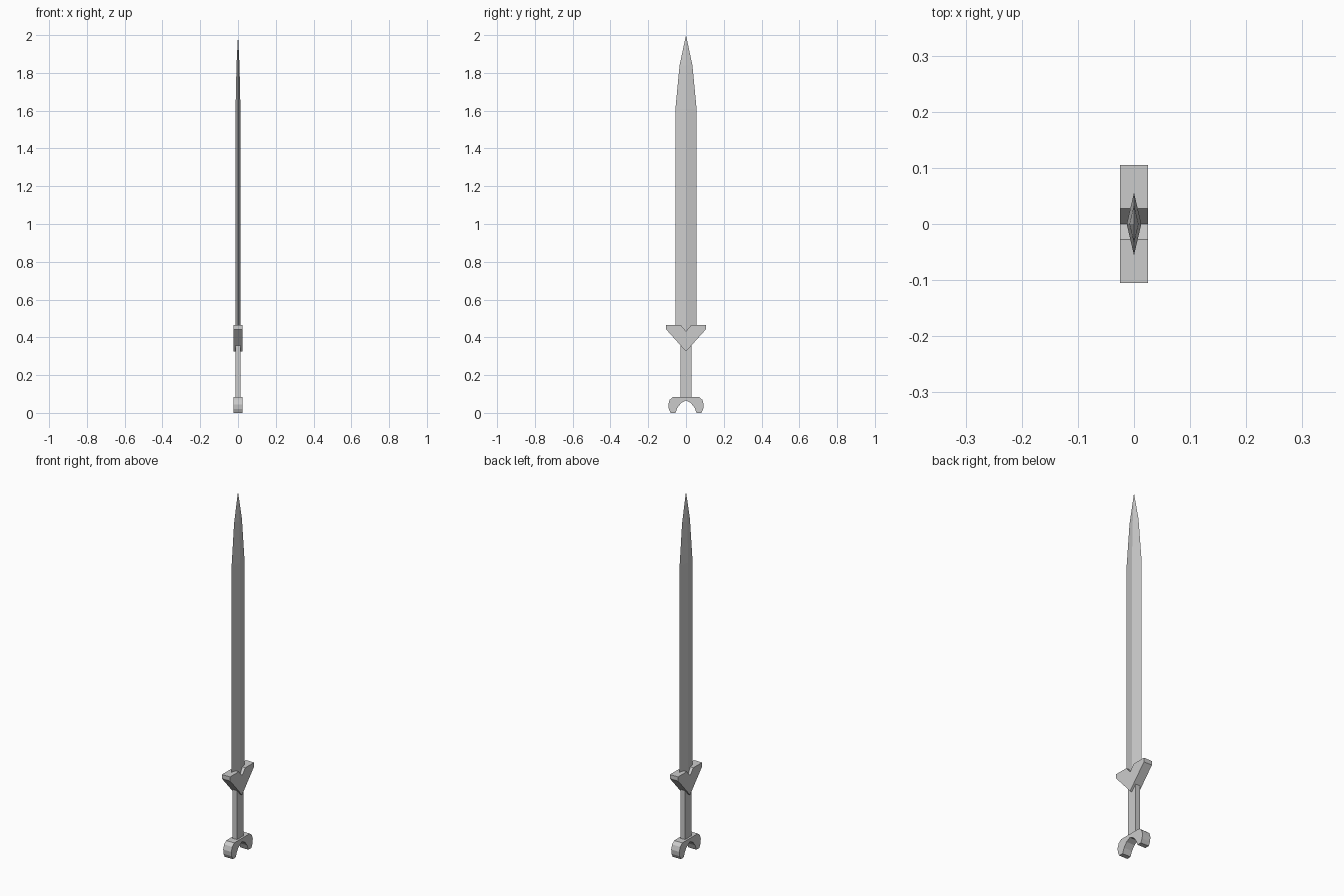
import bpy, bmesh

if "Cube" in bpy.data.objects:
    bpy.data.objects.remove(bpy.data.objects["Cube"])


def finish(bm, name):
    bmesh.ops.recalc_face_normals(bm, faces=bm.faces)
    mesh = bpy.data.meshes.new(name)
    bm.to_mesh(mesh)
    bm.free()
    obj = bpy.data.objects.new(name, mesh)
    bpy.context.collection.objects.link(obj)
    return obj


def mirrored_plate(name, half, thick):
    """Extrude a y-z outline; half runs from the top centre to the bottom centre."""
    outline = half + [(-y, z) for y, z in reversed(half) if y > 0]
    bm = bmesh.new()
    face = bm.faces.new([bm.verts.new((-thick / 2, y, z)) for y, z in outline])
    ext = bmesh.ops.extrude_face_region(bm, geom=[face])
    moved = [v for v in ext["geom"] if isinstance(v, bmesh.types.BMVert)]
    bmesh.ops.translate(bm, verts=moved, vec=(thick, 0, 0))
    return finish(bm, name)


def diamond_blade(name, sections, tip_z):
    """Loft diamond cross-sections (half x, half y, z) up to a point."""
    bm = bmesh.new()
    rings = [[bm.verts.new(p) for p in ((a, 0, z), (0, b, z), (-a, 0, z), (0, -b, z))]
             for a, b, z in sections]
    tip = bm.verts.new((0, 0, tip_z))
    bm.faces.new(rings[0])
    for i in range(4):
        j = (i + 1) % 4
        for lo, hi in zip(rings, rings[1:]):
            bm.faces.new((lo[i], lo[j], hi[j], hi[i]))
        bm.faces.new((rings[-1][i], rings[-1][j], tip))
    return finish(bm, name)


# Blade with a central ridge and two-step taper
diamond_blade("blade", [(0.013, 0.056, 0.42), (0.013, 0.056, 1.61), (0.008, 0.034, 1.84)], 2.0)

# V-shaped guard with a notch at the top
mirrored_plate("guard", [(0, 0.432), (0.028, 0.465), (0.105, 0.465),
                         (0.105, 0.442), (0, 0.325)], 0.05)

# Grip
mirrored_plate("grip", [(0.028, 0.36), (0.028, 0.08)], 0.027)

# Crescent pommel, opening downward
mirrored_plate("pommel", [(0.068, 0.085), (0.086, 0.07), (0.094, 0.045), (0.091, 0.02),
                          (0.081, 0), (0.056, 0), (0.045, 0.028), (0.026, 0.052),
                          (0, 0.066)], 0.05)
